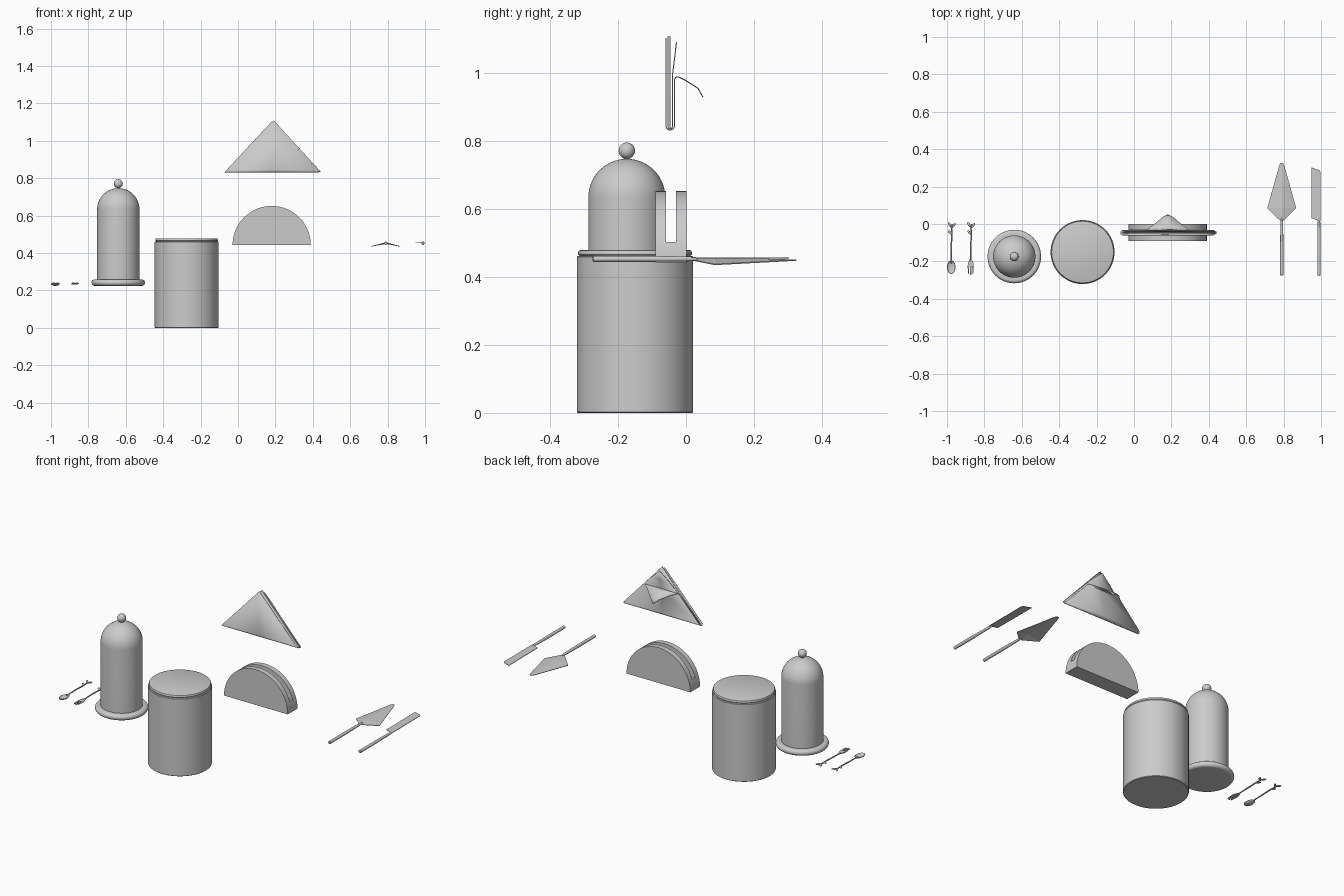
import bpy, bmesh, math
from mathutils import Vector

if "Cube" in bpy.data.objects:
    bpy.data.objects.remove(bpy.data.objects["Cube"])


def finish(name, bm, smooth=None):
    bmesh.ops.remove_doubles(bm, verts=bm.verts, dist=1e-5)
    bmesh.ops.recalc_face_normals(bm, faces=bm.faces)
    me = bpy.data.meshes.new(name)
    bm.to_mesh(me)
    bm.free()
    ob = bpy.data.objects.new(name, me)
    bpy.context.collection.objects.link(ob)
    if smooth:
        bpy.ops.object.select_all(action='DESELECT')
        ob.select_set(True)
        bpy.context.view_layer.objects.active = ob
        bpy.ops.object.shade_smooth_by_angle(angle=math.radians(smooth))
    return ob


def solidify(ob, t):
    m = ob.modifiers.new("thickness", 'SOLIDIFY')
    m.thickness, m.offset = t, 0


def lathe(name, profile, x, y, steps=64):
    bm = bmesh.new()
    vs = [bm.verts.new((r, 0, z)) for r, z in profile]
    es = [bm.edges.new(p) for p in zip(vs, vs[1:])]
    bmesh.ops.spin(bm, geom=vs + es, axis=(0, 0, 1), cent=(0, 0, 0),
                   angle=2 * math.pi, steps=steps)
    bmesh.ops.translate(bm, verts=bm.verts, vec=(x, y, 0))
    return finish(name, bm, 35)


def prism(name, outline, depth, smooth=None):
    """Extrude a 3D outline along a vector."""
    bm = bmesh.new()
    f = bm.faces.new([bm.verts.new(p) for p in outline])
    ext = bmesh.ops.extrude_face_region(bm, geom=[f], use_keep_orig=True)
    bmesh.ops.translate(bm, vec=depth,
                        verts=[v for v in ext['geom'] if isinstance(v, bmesh.types.BMVert)])
    return finish(name, bm, smooth)


def tube(name, pts, sides=12):
    """Round bar through (x, y, z, radius) points, running along y."""
    bm = bmesh.new()
    rings = [[bm.verts.new((x + r * math.cos(2 * math.pi * i / sides), y,
                            z + r * math.sin(2 * math.pi * i / sides)))
              for i in range(sides)] for x, y, z, r in pts]
    for a, b in zip(rings, rings[1:]):
        for i in range(sides):
            j = (i + 1) % sides
            bm.faces.new((a[i], a[j], b[j], b[i]))
    bm.faces.new(rings[0])
    bm.faces.new(rings[-1])
    return finish(name, bm, 40)


def ellipsoid(name, loc, size, turn=0, half=False):
    bm = bmesh.new()
    bmesh.ops.create_uvsphere(bm, u_segments=20, v_segments=12, radius=1)
    if half:
        bmesh.ops.bisect_plane(bm, geom=bm.verts[:] + bm.edges[:] + bm.faces[:],
                               plane_co=(0, 0, 0), plane_no=(0, 0, 1), clear_outer=True)
    bmesh.ops.scale(bm, verts=bm.verts, vec=size)
    ob = finish(name, bm, 60)
    ob.location, ob.rotation_euler.z = loc, turn
    return ob


def arc(cx, cz, r, a0, a1, n):
    return [(cx + r * math.cos(math.radians(a0 + (a1 - a0) * i / n)),
             cz + r * math.sin(math.radians(a0 + (a1 - a0) * i / n))) for i in range(n + 1)]


# canister and lid
lathe("canister_body", [(0, 0), (.168, 0), (.171, .003), (.171, .458), (.168, .462), (0, .462)],
      -.275, -.15)
lathe("canister_lid", [(0, .462), (.163, .462), (.167, .466), (.167, .473), (.165, .477),
                       (.16, .479), (0, .479)], -.275, -.15)

# cloche on its rounded plate
lathe("cloche_plate", [(0, .225)] + arc(.126, .242, .017, -90, 90, 12) + [(0, .259)], -.64, -.174)
lathe("cloche_dome", [(.113, .255)] + arc(0, .634, .113, 0, 90, 20), -.64, -.174)
lathe("cloche_knob", [(.008, .742), (.008, .752)] + arc(0, .771, .024, -70, 90, 16), -.64, -.174)

# napkin holder: two half discs joined by a base below the slot
R, CX, CZ = .209, .18, .443
half = [(x, z) for x, z in arc(CX, CZ, R, 0, 180, 48)]
for name, y in (("holder_front", -.09), ("holder_back", -.03)):
    prism(name, [(x, y, z) for x, z in half], (0, .031, 0), 30)
a = math.degrees(math.asin(.06 / R))
core = arc(CX, CZ, R, 0, a, 6) + arc(CX, CZ, R, 180 - a, 180, 6)
prism("holder_base", [(x, -.059, z) for x, z in core], (0, .029, 0), 30)


# folded napkin: each sheet is a path of (y, z, half width)
def sheet(name, cx, path):
    bm = bmesh.new()
    rows = [[bm.verts.new((cx + s * w, y, z)) for s in (-1, 0, 1)] for y, z, w in path]
    for p, q in zip(rows, rows[1:]):
        for i in (0, 1):
            bm.faces.new((p[i], p[i + 1], q[i + 1], q[i]))
    bmesh.ops.dissolve_degenerate(bm, edges=bm.edges, dist=1e-6)
    solidify(finish(name, bm, 40), .003)


def width(z):
    return .255 * (1.105 - z) / .275


def fold(yc, r, zc):
    return [(y, z, width(z)) for y, z in arc(yc, zc, r, 180, 360, 10)]


sheet("napkin_outer", .181, [(-.059, 1.103, .001)] + fold(-.0465, .0125, .8445) +
      [(-.034, .98, .115), (-.030, .987, .108), (-.022, .988, .102), (-.002, .978, .074),
       (.035, .955, .03), (.05, .928, .001)])
sheet("napkin_inner", .192, [(-.053, 1.108, .001)] + fold(-.0465, .0065, .842) +
      [(-.039, 1.0, .097), (-.034, 1.04, .058), (-.028, 1.09, .001)])
sheet("napkin_middle", .19, [(-.047, 1.108, .001), (-.047, .836, .252)])

# cake server: ridged blade and handle
SX = .79
bm = bmesh.new()
spine = [(.02, .453), (.085, .456), (.31, .450), (.325, .450)]
edge = [(.010, .02, .449), (.077, .085, .436), (.014, .31, .448), (.007, .325, .449)]
mid = [bm.verts.new((SX, y, z)) for y, z in spine]
for s in (-1, 1):
    side = [bm.verts.new((SX + s * x, y, z)) for x, y, z in edge]
    for i in range(3):
        bm.faces.new((mid[i], mid[i + 1], side[i + 1], side[i]))
solidify(finish("server_blade", bm), .003)
for name, x in (("server_handle", SX), ("knife_handle", .989)):
    tube(name, [(x, -.275, .453, .006), (x, -.272, .453, .009), (x, -.12, .453, .009),
                (x, .01, .453, .007), (x, .035, .453, .004)])

# knife blade
prism("knife_blade", [(.985, .015, .454), (.998, .015, .454), (.998, .275, .454),
                      (.992, .287, .454), (.948, .303, .454), (.950, .03, .454),
                      (.975, .022, .454)], (0, 0, .003))

# dessert spoon and fork with leafy twig handles
Z = .236
for kind, x in (("spoon", -.977), ("fork", -.873)):
    tube(kind + "_stem", [(x, -.21, Z - .002, .003), (x, -.12, Z, .004), (x + .003, -.06, Z, .004),
                          (x + .001, -.02, Z, .004), (x + .004, .0, Z, .002)], 8)
    for i, (dx, dy, turn) in enumerate([(-.009, -.003, .6), (.013, -.008, -.6),
                                        (-.007, -.045, .8)]):
        ellipsoid(f"{kind}_leaf_{i}", (x + dx, dy, Z + .002), (.006, .015, .004), turn)
solidify(ellipsoid("spoon_bowl", (-.977, -.231, Z), (.022, .036, .010), half=True), .002)
right = [(.004, -.185), (.014, -.208), (.017, -.225), (.013, -.268), (.009, -.268),
         (.008, -.228), (.003, -.228), (.003, -.273)]
outline = right + [(-x, y) for x, y in reversed(right)]
prism("fork_head", [(-.873 + x, y, Z - .004) for x, y in outline], (0, 0, .004))
